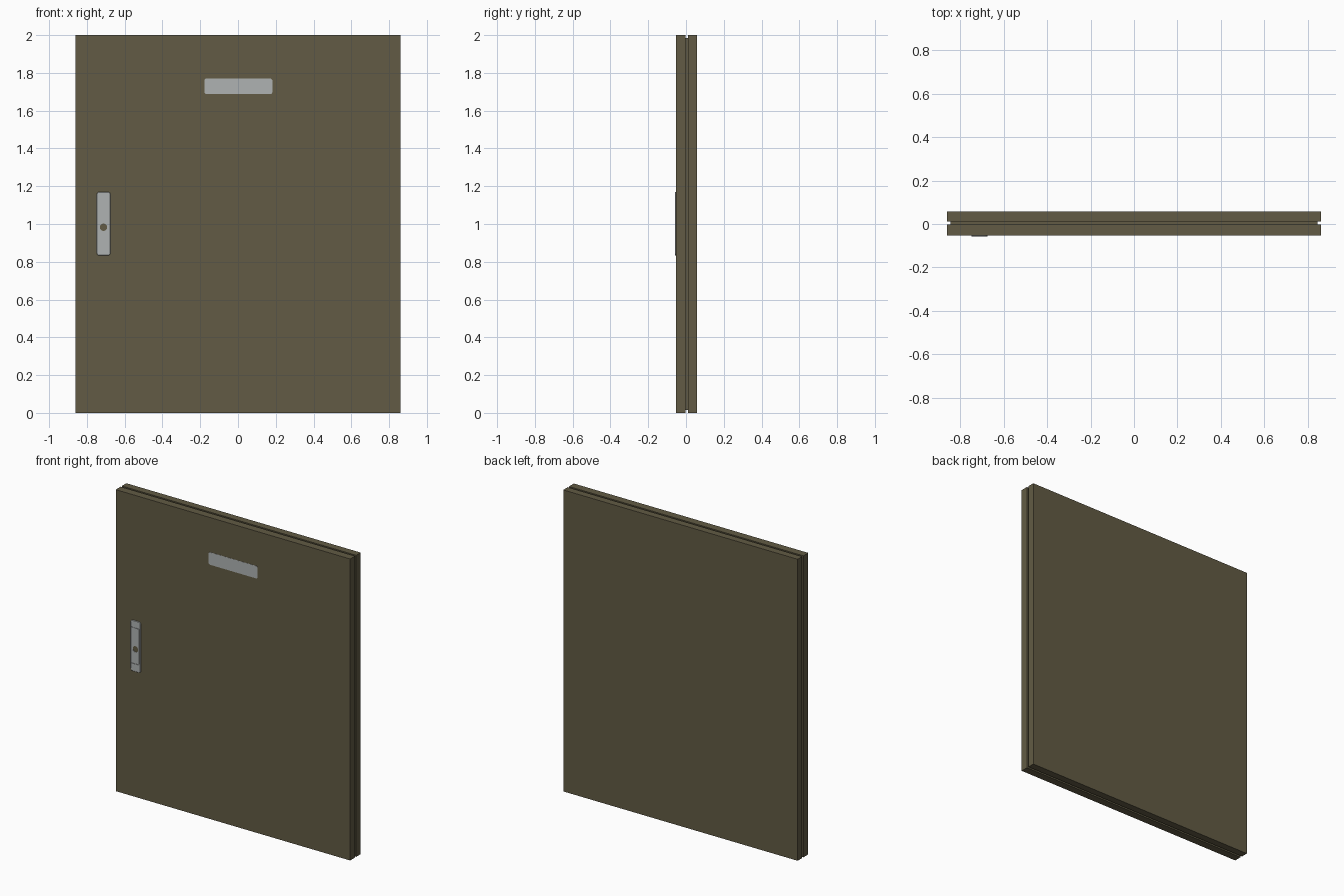
import bpy, bmesh, math

if "Cube" in bpy.data.objects:
    bpy.data.objects.remove(bpy.data.objects["Cube"])


def material(name, rgb):
    m = bpy.data.materials.new(name)
    m.diffuse_color = (*rgb, 1)
    m.use_nodes = True
    m.node_tree.nodes["Principled BSDF"].inputs["Base Color"].default_value = m.diffuse_color
    return m


OLIVE = material("olive_paint", (0.122, 0.105, 0.058))
GREY = material("light_grey_metal", (0.43, 0.45, 0.45))


def rounded(x0, x1, z0, z1, r, n=4):
    """Outline of a rounded rectangle in the x-z plane."""
    pts = []
    for i, (cx, cz) in enumerate([(x1 - r, z1 - r), (x0 + r, z1 - r),
                                  (x0 + r, z0 + r), (x1 - r, z0 + r)]):
        for k in range(n + 1):
            a = math.pi / 2 * (i + k / n)
            pts.append((cx + r * math.cos(a), cz + r * math.sin(a)))
    return pts


def circle(x, z, r, n=20):
    return [(x + r * math.cos(2 * math.pi * k / n),
             z + r * math.sin(2 * math.pi * k / n)) for k in range(n)]


def extrude(name, pts, y0, y1, mat, bevel=0):
    """Prism from an x-z outline, from y0 (front) to y1 (back)."""
    bm = bmesh.new()
    front = bm.faces.new([bm.verts.new((x, y0, z)) for x, z in pts])
    ext = bmesh.ops.extrude_face_region(bm, geom=[front], use_keep_orig=True)
    for v in [g for g in ext["geom"] if isinstance(g, bmesh.types.BMVert)]:
        v.co.y = y1
    bmesh.ops.recalc_face_normals(bm, faces=bm.faces)
    if bevel:
        rim = [e for e in bm.edges if all(abs(v.co.y - y0) < 1e-6 for v in e.verts)]
        bmesh.ops.bevel(bm, geom=rim, offset=bevel, segments=1, affect='EDGES')
    me = bpy.data.meshes.new(name)
    bm.to_mesh(me)
    bm.free()
    me.materials.append(mat)
    ob = bpy.data.objects.new(name, me)
    bpy.context.collection.objects.link(ob)
    return ob


def box(name, x, z0, z1, y0, y1, mat):
    return extrude(name, [(-x, z0), (x, z0), (x, z1), (-x, z1)], y0, y1, mat)


def cut(target, cutter):
    """Apply a boolean difference and remove the cutter."""
    mod = target.modifiers.new("cut", 'BOOLEAN')
    mod.operation, mod.solver, mod.object = 'DIFFERENCE', 'EXACT', cutter
    bpy.context.view_layer.objects.active = target
    bpy.ops.object.modifier_apply(modifier=mod.name)
    bpy.data.objects.remove(cutter)


# Two door skins around a recessed core
box("front_panel", 0.86, 0, 2, -0.053, -0.002, OLIVE)
box("core", 0.845, 0.015, 1.985, -0.002, 0.011, OLIVE)
box("back_panel", 0.86, 0, 2, 0.011, 0.058, OLIVE)

# Blank label plate
extrude("label_plate", rounded(-0.178, 0.182, 1.687, 1.77, 0.012), -0.054, -0.053, GREY)

# Lock surround with an opening for the inner handle
surround = extrude("lock_surround", rounded(-0.748, -0.675, 0.833, 1.17, 0.014),
                   -0.058, -0.053, GREY, 0.002)
cut(surround, extrude("opening", rounded(-0.742, -0.682, 0.884, 1.126, 0.006),
                      -0.07, -0.055, GREY))

# Inner handle with a keyhole lined by a painted lock cylinder
handle = extrude("lock_handle", rounded(-0.738, -0.686, 0.888, 1.122, 0.005),
                 -0.058, -0.055, GREY)
cut(handle, extrude("keyhole", circle(-0.712, 0.983, 0.020), -0.07, -0.04, GREY))
extrude("lock_cylinder", circle(-0.712, 0.983, 0.0195), -0.0565, -0.055, OLIVE)
